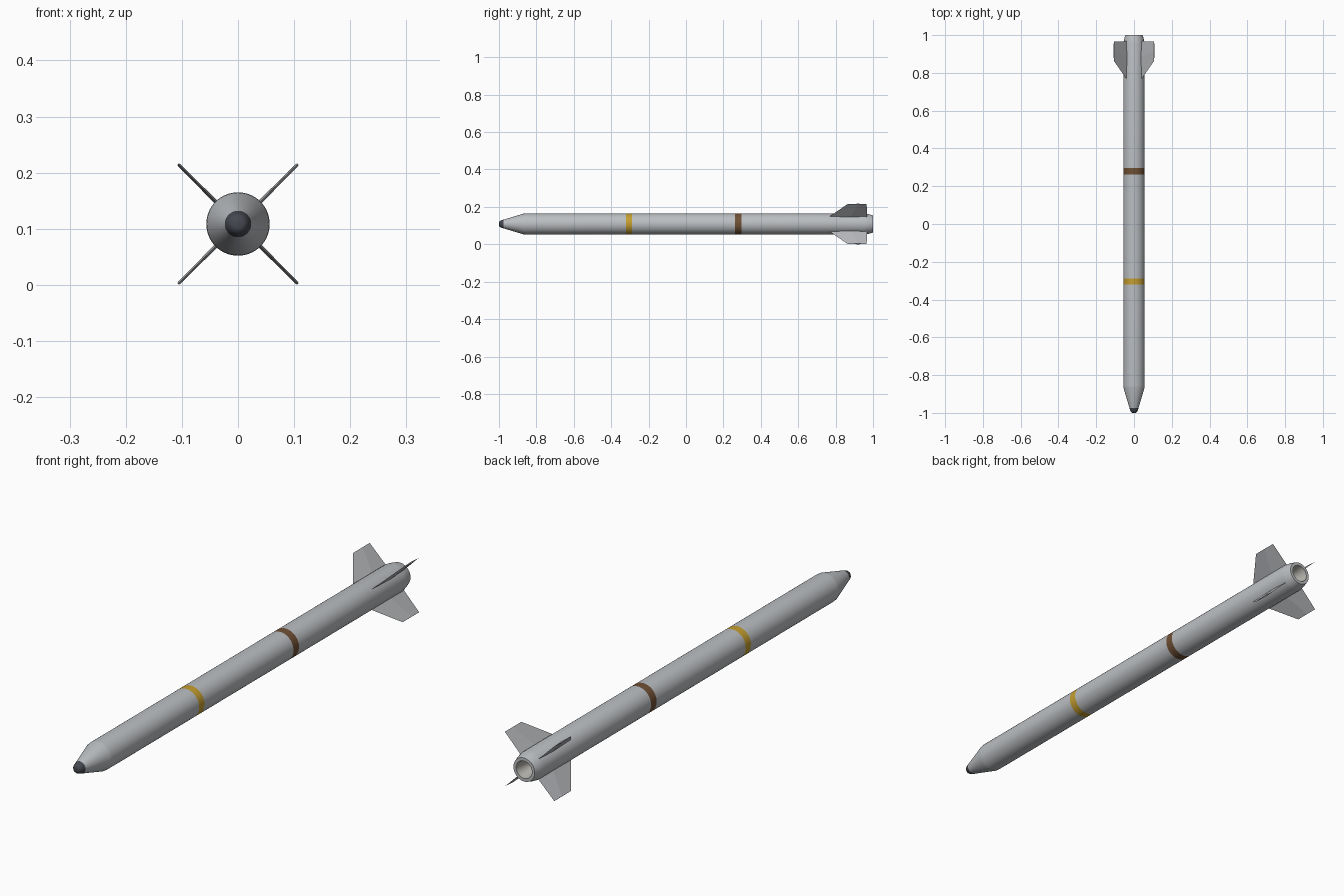
import bpy, bmesh, math

if "Cube" in bpy.data.objects:
    bpy.data.objects.remove(bpy.data.objects["Cube"])

ZC = 0.1085          # height of the body axis
SIDES = 64


def material(name, rgb):
    m = bpy.data.materials.new(name)
    m.diffuse_color = (*rgb, 1)
    m.use_nodes = True
    m.node_tree.nodes["Principled BSDF"].inputs["Base Color"].default_value = m.diffuse_color
    return m


grey = material("light grey", (0.50, 0.52, 0.54))
fin_grey = material("fin grey", (0.47, 0.48, 0.50))
yellow = material("yellow band", (0.55, 0.34, 0.03))
brown = material("brown band", (0.16, 0.08, 0.035))
dark = material("dark seeker", (0.06, 0.065, 0.08))
inner = material("nozzle grey", (0.46, 0.45, 0.41))


def finish(bm, name, mats):
    bmesh.ops.recalc_face_normals(bm, faces=bm.faces)
    me = bpy.data.meshes.new(name)
    bm.to_mesh(me)
    bm.free()
    for m in mats:
        me.materials.append(m)
    ob = bpy.data.objects.new(name, me)
    bpy.context.collection.objects.link(ob)
    return ob


def lathe(name, profile, mats):
    """Spin (y, radius, material of the following strip) about the long axis."""
    bm = bmesh.new()
    rings = []
    for y, r, _ in profile:
        angles = [2 * math.pi * k / SIDES for k in range(SIDES)]
        rings.append([bm.verts.new((r * math.cos(a), y, ZC + r * math.sin(a))) for a in angles])
    for (_, _, mat), a, b in zip(profile, rings, rings[1:]):
        for k in range(SIDES):
            n = (k + 1) % SIDES
            bm.faces.new((a[k], b[k], b[n], a[n])).material_index = mat
    bm.faces.new(rings[0]).material_index = profile[0][2]
    bm.faces.new(rings[-1]).material_index = profile[-1][2]
    return finish(bm, name, mats)


# Body: seeker tip, nose cone, tube with two painted bands, boat tail, nozzle recess
R = 0.0565
body = lathe("missile_body", [
    (-1.0, 0.008, 4), (-0.998, 0.013, 4), (-0.992, 0.018, 4), (-0.984, 0.021, 4),
    (-0.975, 0.0235, 0), (-0.868, R - 0.001, 0), (-0.855, R, 0),
    (-0.320, R, 2), (-0.288, R, 0),
    (0.262, R, 3), (0.296, R, 0),
    (0.955, R, 0), (0.975, 0.053, 0), (1.0, 0.046, 0),
    (1.0, 0.034, 5), (0.93, 0.018, 5),
], [grey, fin_grey, yellow, brown, dark, inner])
bpy.ops.object.select_all(action='DESELECT')
body.select_set(True)
bpy.context.view_layer.objects.active = body
bpy.ops.object.shade_smooth_by_angle(angle=math.radians(30))


# Four diamond-section tail fins in an X arrangement
def fin(name, angle):
    bm = bmesh.new()
    out = (math.cos(angle), math.sin(angle))
    side = (-out[1], out[0])
    loops = []
    for r, lead, mid, trail, t in ((0.054, 0.765, 0.88, 0.968, 0.0035),
                                   (0.151, 0.864, 0.92, 0.966, 0.0025)):
        loops.append([bm.verts.new((out[0] * r + side[0] * s, y, ZC + out[1] * r + side[1] * s))
                      for y, s in ((lead, 0), (mid, t), (trail, 0), (mid, -t))])
    root, tip = loops
    for k in range(4):
        n = (k + 1) % 4
        bm.faces.new((root[k], root[n], tip[n], tip[k]))
    bm.faces.new(root)
    bm.faces.new(tip)
    finish(bm, name, [fin_grey])


for i, label in enumerate(("upper_right", "upper_left", "lower_left", "lower_right")):
    fin("tail_fin_" + label, math.radians(45 + 90 * i))
